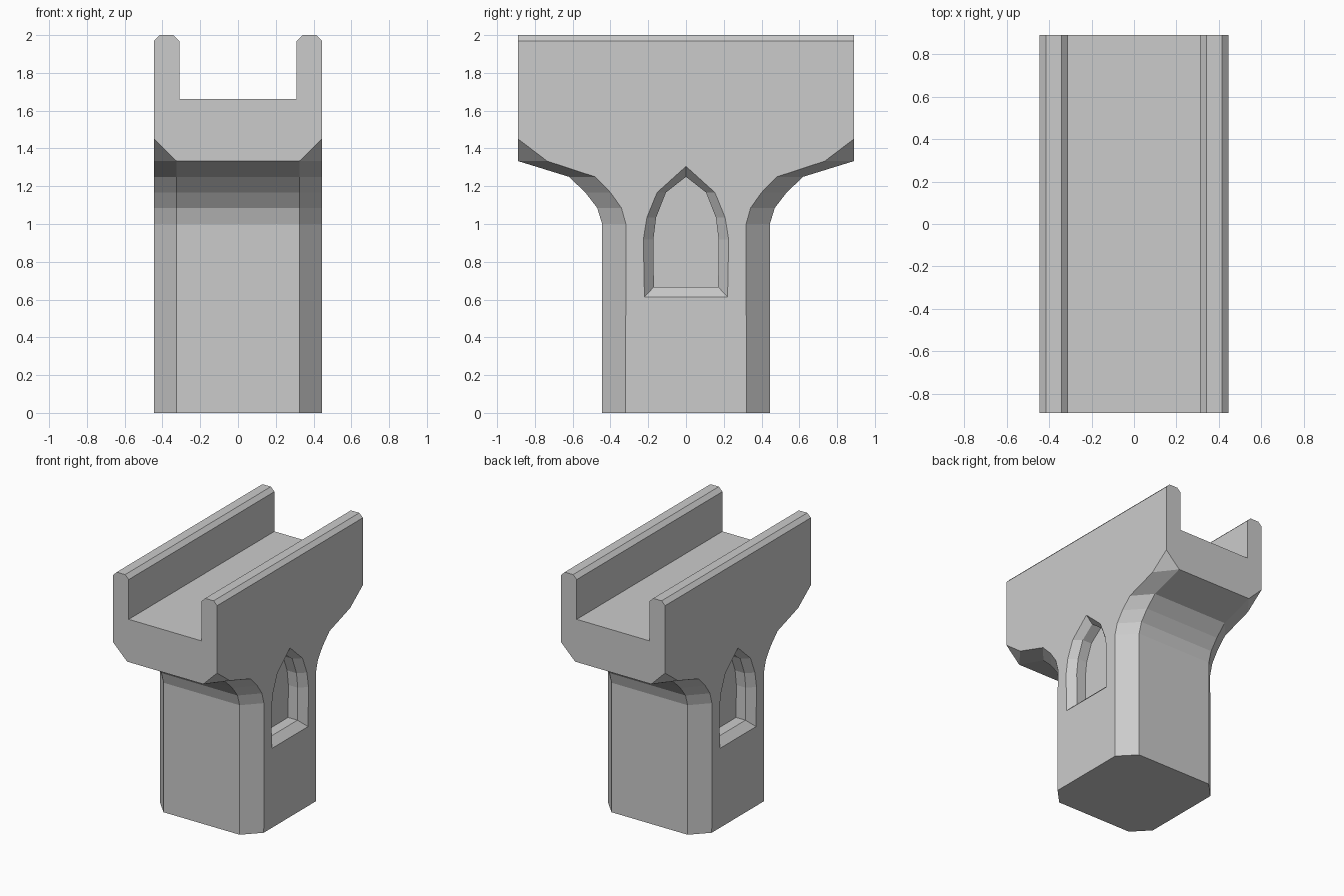
import bpy
import bmesh

cube = bpy.data.objects.get("Cube")
if cube:
    bpy.data.objects.remove(cube, do_unlink=True)

stone = bpy.data.materials.new("grey stone")
stone.use_nodes = True
GREY = (0.6, 0.6, 0.6, 1)
stone.diffuse_color = GREY
stone.node_tree.nodes["Principled BSDF"].inputs["Base Color"].default_value = GREY

HALF_W, HALF_L = 0.444, 0.889   # half width in x, half length in y
FLAT = 0.325                    # half width of the end faces between chamfers
SHOULDER = 1.45                 # height where the trough block begins


def loft(bm, rings):
    """Bridge matching closed rings of points; returns the vertex rings."""
    made = [[bm.verts.new(p) for p in ring] for ring in rings]
    for low, high in zip(made, made[1:]):
        n = len(low)
        for i in range(n):
            j = (i + 1) % n
            bm.faces.new((low[i], low[j], high[j], high[i]))
    return made


def make_object(name, bm):
    bmesh.ops.recalc_face_normals(bm, faces=bm.faces)
    mesh = bpy.data.meshes.new(name)
    bm.to_mesh(mesh)
    bm.free()
    mesh.materials.append(stone)
    obj = bpy.data.objects.new(name, mesh)
    bpy.context.collection.objects.link(obj)
    return obj


def chamfered_ring(z, side_y, end_y, end_x=FLAT):
    quarter = [(HALF_W, side_y), (end_x, end_y)]
    pts = quarter + [(-x, y) for x, y in reversed(quarter)]
    pts += [(-x, -y) for x, y in pts]
    return [(x, y, z) for x, y in pts]


# Chamfered column flaring out into the shoulder
body = bmesh.new()
flare = [(0, 0.32, HALF_W), (1.0, 0.318, HALF_W), (1.085, 0.342, 0.47),
         (1.167, 0.40, 0.533), (1.25, 0.482, 0.62), (1.333, 0.735, HALF_L)]
rings = [chamfered_ring(*level) for level in flare]
rings.append(chamfered_ring(SHOULDER, HALF_L, HALF_L, HALF_W))
column = loft(body, rings)
body.faces.new(column[0])

# Trough with two bevelled side walls, open below where it meets the column
wall = [(HALF_W, SHOULDER), (HALF_W, 1.97), (0.414, 2.0),
        (0.342, 2.0), (0.311, 1.97), (0.311, 1.663)]
section = wall + [(-x, z) for x, z in reversed(wall)]
front, back = [[body.verts.new((x, y, z)) for x, z in section]
               for y in (-HALF_L, HALF_L)]
for i in range(len(section) - 1):
    body.faces.new((front[i], front[i + 1], back[i + 1], back[i]))
body.faces.new(front)
body.faces.new(back)
bmesh.ops.remove_doubles(body, verts=body.verts, dist=0.0005)
bmesh.ops.dissolve_degenerate(body, edges=body.edges, dist=0.0005)
bmesh.ops.dissolve_limit(body, angle_limit=0.005, verts=body.verts, edges=body.edges)
pier = make_object("bridge_pier", body)

# Pointed-arch niches: a splayed rim, then a straight reveal
RIM = [(0.22, 0.613), (0.226, 0.917), (0.207, 1.035), (0.153, 1.167)]
REVEAL = [(0.17, 0.667), (0.173, 0.917), (0.158, 1.035), (0.106, 1.167)]


def arch(x, half, apex):
    pts = half + [(0, apex)] + [(-y, z) for y, z in reversed(half)]
    return [(x, y, z) for y, z in pts]


for name, side in (("left", 1), ("right", -1)):
    bm = bmesh.new()
    niche = loft(bm, [arch(side * (HALF_W + 0.05), RIM, 1.305),
                      arch(side * HALF_W, RIM, 1.305),
                      arch(side * (HALF_W - 0.055), REVEAL, 1.25),
                      arch(side * (HALF_W - 0.135), REVEAL, 1.25)])
    bm.faces.new(niche[0])
    bm.faces.new(niche[-1])
    cutter = make_object(name + "_niche_cutter", bm)
    cutter.hide_render = True
    cutter.hide_viewport = True
    cutter.display_type = 'WIRE'
    cut = pier.modifiers.new(name + "_niche", 'BOOLEAN')
    cut.operation = 'DIFFERENCE'
    cut.solver = 'EXACT'
    cut.object = cutter
